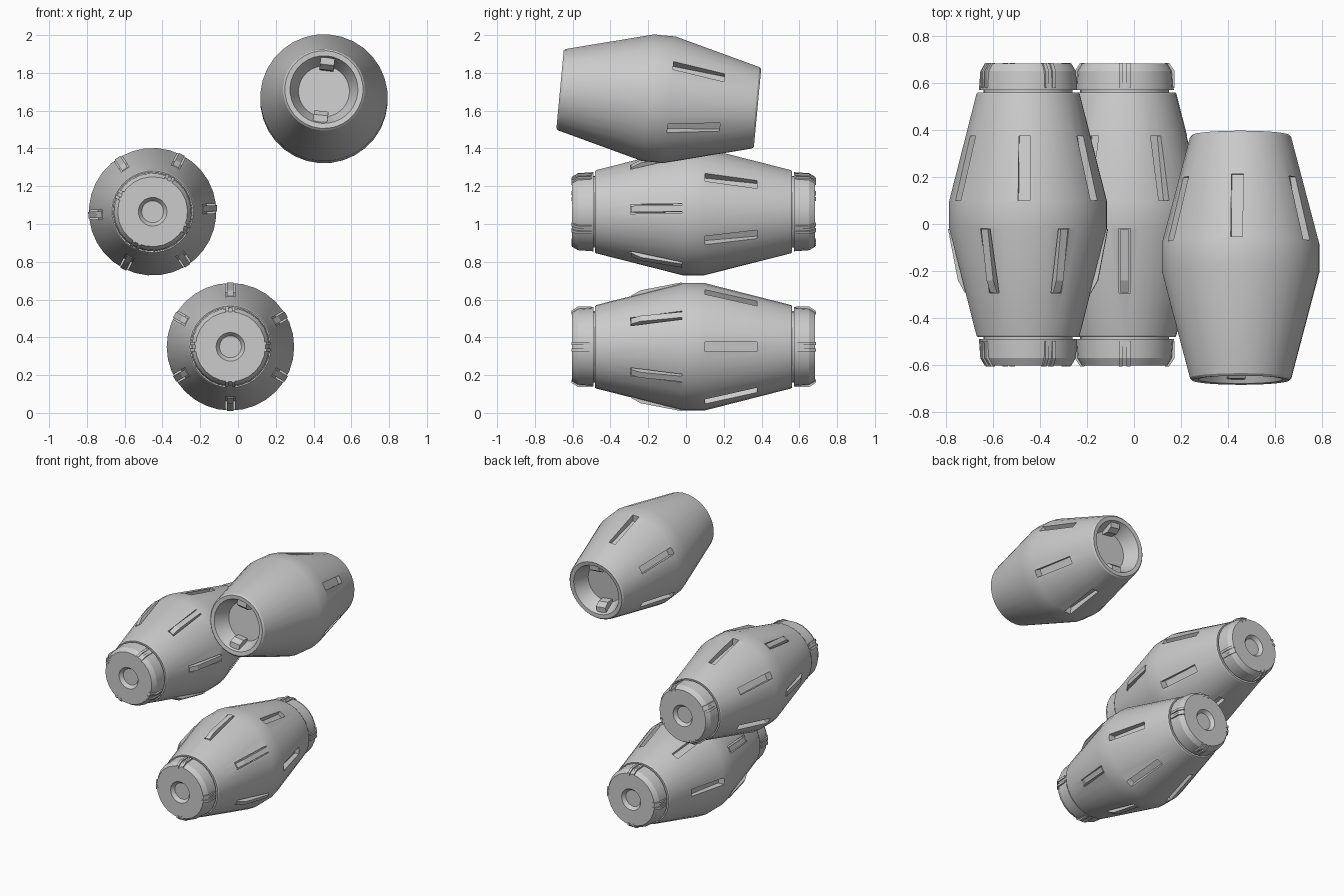
import bpy, bmesh, math
from mathutils import Matrix

if "Cube" in bpy.data.objects:
    bpy.data.objects.remove(bpy.data.objects["Cube"])

TAU = math.tau


def finish(name, bm, smooth=False):
    bmesh.ops.remove_doubles(bm, verts=bm.verts, dist=1e-5)
    bmesh.ops.recalc_face_normals(bm, faces=bm.faces)
    me = bpy.data.meshes.new(name)
    bm.to_mesh(me)
    bm.free()
    ob = bpy.data.objects.new(name, me)
    bpy.context.collection.objects.link(ob)
    if smooth:
        shade(ob)
    return ob


def select(ob):
    bpy.ops.object.select_all(action='DESELECT')
    ob.select_set(True)
    bpy.context.view_layer.objects.active = ob


def shade(ob):
    select(ob)
    bpy.ops.object.shade_smooth_by_angle(angle=math.radians(20))


def lathe(name, profile, n):
    """Revolve (along, radius) points about the local y axis."""
    bm = bmesh.new()
    rings = [[bm.verts.new((r * math.cos(TAU * i / n), d, r * math.sin(TAU * i / n)))
              for i in range(n)] if r > 0 else [bm.verts.new((0, d, 0))] * n
             for d, r in profile]
    for a, b in zip(rings, rings[1:]):
        for i in range(n):
            j = (i + 1) % n
            quad = list(dict.fromkeys((a[i], a[j], b[j], b[i])))
            bm.faces.new(quad)
    return finish(name, bm, True)


def radial_prisms(name, profile, width, angles, shift=0):
    """Extrude an (along, radius) outline sideways and repeat it around the axis."""
    bm = bmesh.new()
    for a in angles:
        c, s = math.cos(math.radians(a)), math.sin(math.radians(a))
        sides = []
        for t in (shift - width / 2, shift + width / 2):
            sides.append([bm.verts.new((r * c - t * s, d, r * s + t * c)) for d, r in profile])
        lo, hi = sides
        bm.faces.new(lo)
        bm.faces.new(hi[::-1])
        for i in range(len(lo)):
            j = (i + 1) % len(lo)
            bm.faces.new((lo[i], hi[i], hi[j], lo[j]))
    return finish(name, bm)


def cut(ob, cutter):
    mod = ob.modifiers.new("slots", 'BOOLEAN')
    mod.operation = 'DIFFERENCE'
    mod.solver = 'EXACT'
    mod.object = cutter
    cutter.hide_render = True
    select(ob)
    # keep smoothing after the cut
    bpy.ops.object.modifier_move_to_index(modifier=mod.name, index=0)
    bpy.ops.object.modifier_apply(modifier=mod.name)
    bpy.data.objects.remove(cutter)
    shade(ob)


def both_ends(half):
    return [(-d, r) for d, r in half] + [(d, r) for d, r in reversed(half)]


SLOT = [(0.06, 0.40), (0.06, 0.288), (0.335, 0.235), (0.335, 0.40)]
FIN = [(-0.062, 0.27), (-0.062, 0.341), (-0.28, 0.299), (-0.332, 0.270), (-0.332, 0.225)]
BACK = range(0, 360, 60)
FRONT = range(30, 390, 60)


def shell(label, capped):
    # double-cone body with a recess in each end
    if capped:
        half = [(0.50, 0), (0.50, 0.185), (0.518, 0.19), (0.522, 0.216), (0.515, 0.221), (0.058, 0.3375)]
    else:
        half = [(0.42, 0), (0.42, 0.135), (0.522, 0.180), (0.525, 0.207), (0.515, 0.217), (0.058, 0.3375)]
    parts = [lathe(label + "_body", both_ends(half), 32)]
    cut(parts[0], radial_prisms("slot_cutter", SLOT, 0.05, BACK))
    return parts


def capped_barrel(label):
    parts = shell(label, True)
    mirrored = [(-d, r) for d, r in SLOT]
    cut(parts[0], radial_prisms("slot_cutter", mirrored, 0.05, FRONT))
    # raised fins seated in the front slots
    parts.append(radial_prisms(label + "_fins", FIN, 0.034, FRONT))
    cap = [(0.49, 0), (0.49, 0.190), (0.531, 0.190), (0.531, 0.210), (0.612, 0.204),
           (0.644, 0.185), (0.644, 0.076), (0.620, 0.058), (0.620, 0)]
    for side, s in (("front", -1), ("back", 1)):
        parts.append(lathe(f"{label}_{side}_cap", [(s * d, r) for d, r in cap], 24))
        # paired grip ridges on the cap
        ridge = [(s * 0.54, 0.18), (s * 0.54, 0.213), (s * 0.612, 0.213),
                 (s * 0.647, 0.190), (s * 0.647, 0.172)]
        for k, sh in enumerate((-0.017, 0.017)):
            parts.append(radial_prisms(f"{label}_{side}_ridges_{k}", ridge, 0.016,
                                       range(0, 360, 90), sh))
    return parts


def open_barrel(label):
    parts = shell(label, False)
    # locking lugs inside both open ends
    for side, s in (("front", -1), ("back", 1)):
        lug = [(s * 0.415, 0.20), (s * 0.415, 0.11), (s * 0.47, 0.11), (s * 0.505, 0.135), (s * 0.505, 0.185)]
        parts.append(radial_prisms(f"{label}_{side}_lugs", lug, 0.075, (110, 290)))
    return parts


def place(parts, loc, roll=0.0, pitch=0.0):
    # roll spins the barrel about its own axis, pitch tips its front end up
    m = (Matrix.Translation(loc) @ Matrix.Rotation(math.radians(-pitch), 4, 'X')
         @ Matrix.Rotation(math.radians(-roll), 4, 'Y'))
    for p in parts:
        p.matrix_world = m


place(capped_barrel("lower_barrel"), (-0.04, 0.04, 0.35))
place(capped_barrel("middle_barrel"), (-0.452, 0.04, 1.065), roll=-27)
place(open_barrel("upper_barrel"), (0.455, -0.144, 1.663), roll=-27, pitch=5.35)
